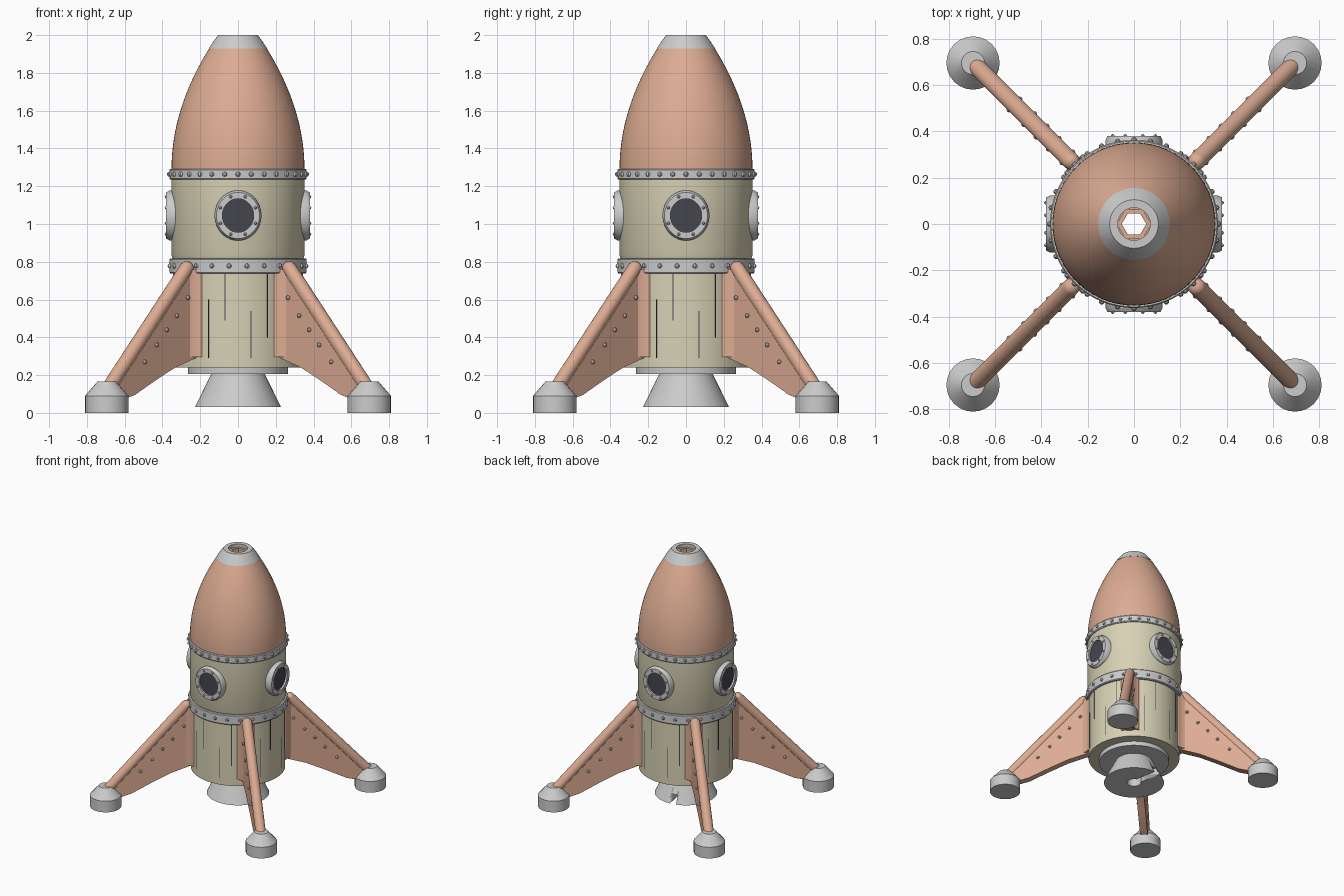
import bpy, bmesh
from math import pi, cos, sin, radians
from mathutils import Matrix, Vector

if "Cube" in bpy.data.objects:
    bpy.data.objects.remove(bpy.data.objects["Cube"])

R, T = Matrix.Rotation, Matrix.Translation


def material(name, rgb):
    m = bpy.data.materials.new(name)
    m.diffuse_color = (*rgb, 1)
    m.use_nodes = True
    m.node_tree.nodes["Principled BSDF"].inputs["Base Color"].default_value = m.diffuse_color
    return m


COPPER = material("copper", (0.72, 0.41, 0.29))
TAN = material("tan", (0.68, 0.64, 0.46))
DARK = material("dark_glass", (0.06, 0.06, 0.075))


def finish(bm, name, mat=None, angle=30):
    bmesh.ops.recalc_face_normals(bm, faces=bm.faces)
    me = bpy.data.meshes.new(name)
    bm.to_mesh(me)
    bm.free()
    ob = bpy.data.objects.new(name, me)
    bpy.context.collection.objects.link(ob)
    if mat:
        me.materials.append(mat)
    bpy.ops.object.select_all(action='DESELECT')
    ob.select_set(True)
    bpy.context.view_layer.objects.active = ob
    bpy.ops.object.shade_smooth_by_angle(angle=radians(angle))
    return ob


def lathe(bm, pts, n=64, mat=Matrix()):
    """Spin a closed (radius, height) outline around z."""
    rings = [[bm.verts.new(mat @ Vector((r * cos(2 * pi * i / n), r * sin(2 * pi * i / n), z)))
              for i in range(n)] for r, z in pts]
    for a, b in zip(rings, rings[1:] + rings[:1]):
        for i in range(n):
            j = (i + 1) % n
            bm.faces.new((a[i], a[j], b[j], b[i]))


def turned(name, pts, mat=None, n=64):
    bm = bmesh.new()
    lathe(bm, pts, n)
    return finish(bm, name, mat)


def cone(bm, r1, r2, depth, n, m):
    bmesh.ops.create_cone(bm, cap_ends=True, segments=n, radius1=r1, radius2=r2,
                          depth=depth, matrix=m)


def ball(bm, r, m, u=8, v=6):
    bmesh.ops.create_uvsphere(bm, u_segments=u, v_segments=v, radius=r, matrix=m)


def prism(bm, pts, axis_vec):
    """Extrude a flat outline by a vector."""
    f = bm.faces.new([bm.verts.new(p) for p in pts])
    ext = bmesh.ops.extrude_face_region(bm, geom=[f])
    bmesh.ops.translate(bm, vec=axis_vec,
                        verts=[v for v in ext['geom'] if isinstance(v, bmesh.types.BMVert)])


BORE = 0.053

# Hull sections, all with an open central bore
turned("lower_hull", [(BORE, .24), (.345, .24), (.345, .75), (BORE, .75)], TAN)
turned("upper_hull", [(BORE, .81), (.343, .81), (.353, .835), (.353, 1.25), (BORE, 1.25)], TAN)
nose = [(.352 - .504 * (.63 * i / 16) ** 2, 1.29 + .64 * i / 16) for i in range(17)]
turned("nose_cone", [(BORE, 1.28), (.352, 1.28)] + nose + [(.1, 1.945), (BORE, 1.945)], COPPER, 96)
turned("nose_tip", [(.07, 1.93), (.155, 1.928), (.131, 1.965), (.105, 2.0), (.07, 2.0)])
turned("nose_nut", [(BORE, 1.94), (.075, 1.94), (.075, 1.975), (BORE, 1.975)], COPPER, 6)

# Riveted bands
for name, z0, z1, count, off in (("lower_band", .738, .818, 24, .5), ("upper_band", 1.235, 1.292, 32, 0)):
    bm = bmesh.new()
    lathe(bm, [(BORE, z0), (.358, z0), (.363, z0 + .006), (.363, z1 - .006), (.358, z1), (BORE, z1)])
    for i in range(count):
        ball(bm, .013, R(2 * pi * (i + off) / count, 4, 'Z') @ T((.363, 0, (z0 + z1) / 2)))
    finish(bm, name)

# Panel seams on the lower hull
bm = bmesh.new()
for k in range(4):
    for ang, z0, z1 in ((-11.5, .49, .735), (11.5, .29, .54), (-27, .29, .6), (27, .4, .735)):
        bmesh.ops.create_cube(bm, size=1, matrix=R(k * pi / 2 + radians(ang), 4, 'Z')
                              @ T((.343, 0, (z0 + z1) / 2))
                              @ Matrix.Diagonal((.006, .005, z1 - z0, 1)))
finish(bm, "panel_seams", DARK)

# Engine plate and nozzle with a cable channel cut to the back
turned("engine_plate", [(BORE, .205), (.265, .205), (.265, .245), (BORE, .245)])
nozzle = turned("engine_nozzle", [(BORE, .03), (.228, .03), (.14, .21), (BORE, .21)])
bm = bmesh.new()
bmesh.ops.create_cube(bm, size=1, matrix=R(radians(100), 4, 'Z') @ T((.16, 0, .05))
                      @ Matrix.Diagonal((.3, .05, .09, 1)))
cutter = finish(bm, "channel_cutter")
cutter.hide_render = True
bpy.context.view_layer.objects.active = nozzle
mod = nozzle.modifiers.new("channel", 'BOOLEAN')
mod.operation, mod.object, mod.solver = 'DIFFERENCE', cutter, 'EXACT'
bpy.ops.object.modifier_move_to_index(modifier=mod.name, index=0)
bpy.ops.object.modifier_apply(modifier=mod.name)
bpy.data.objects.remove(cutter)

# Portholes on four sides
for k, side in enumerate(("right", "back", "left", "front")):
    base = R(k * pi / 2, 4, 'Z') @ T((0, 0, 1.045)) @ R(pi / 2, 4, 'Y')
    oval = base @ Matrix.Diagonal((1.07, 1, 1, 1))
    bm = bmesh.new()
    lathe(bm, [(.083, .3), (.124, .3), (.124, .362), (.114, .38), (.083, .38)], 48, oval)
    for i in range(8):
        a = 2 * pi * (i + .5) / 8
        ball(bm, .008, oval @ T((.1 * cos(a), .1 * sin(a), .38)))
    finish(bm, side + "_porthole_frame")
    bm = bmesh.new()
    cone(bm, .09, .09, .02, 48, base @ T((0, 0, .356)))
    finish(bm, side + "_porthole_glass", DARK)

# Fins with rounded leading spar, hull flange, rivets and foot
top, end = Vector((.385, 0, .765)), Vector((.97, 0, .13))
spar = end - top
names = ("back_right", "back_left", "front_left", "front_right")
for k, name in enumerate(names):
    turn = R(pi / 4 + k * pi / 2, 4, 'Z')
    bm = bmesh.new()
    half = .029
    plate = [(.33, .77), tuple(top.xz), tuple(end.xz), (.93, .06), (.8, .095),
             (.65, .17), (.5, .24), (.33, .295)]
    prism(bm, [(r, -half, z) for r, z in plate], (0, 2 * half, 0))
    # flange widening toward the hull
    flange = [(.32, -.075), (.345, -.066), (.36, -.045), (.39, -half),
              (.39, half), (.36, .045), (.345, .066), (.32, .075)]
    prism(bm, [(r, t, .295) for r, t in flange], (0, 0, .465))
    # spar
    aim = spar.to_track_quat('Z', 'Y').to_matrix().to_4x4()
    cone(bm, .038, .038, spar.length, 20, T((top + end) / 2) @ aim)
    ball(bm, .038, T(top) @ aim, 20, 12)
    bm.transform(turn)
    finish(bm, name + "_fin", COPPER)
    # rivets on both faces
    bm = bmesh.new()
    for r, z in ((.407, .61), (.49, .515), (.565, .44), (.64, .36), (.73, .27)):
        for s in (-1, 1):
            ball(bm, .012, turn @ T((r, s * (half + .003), z)))
    finish(bm, name + "_fin_rivets")
    # foot
    bm = bmesh.new()
    place = turn @ T((.983, 0, 0))
    cone(bm, .115, .115, .09, 24, place @ T((0, 0, .045)))
    cone(bm, .115, .05, .075, 24, place @ T((0, 0, .1275)))
    finish(bm, name + "_foot", None, 25)
